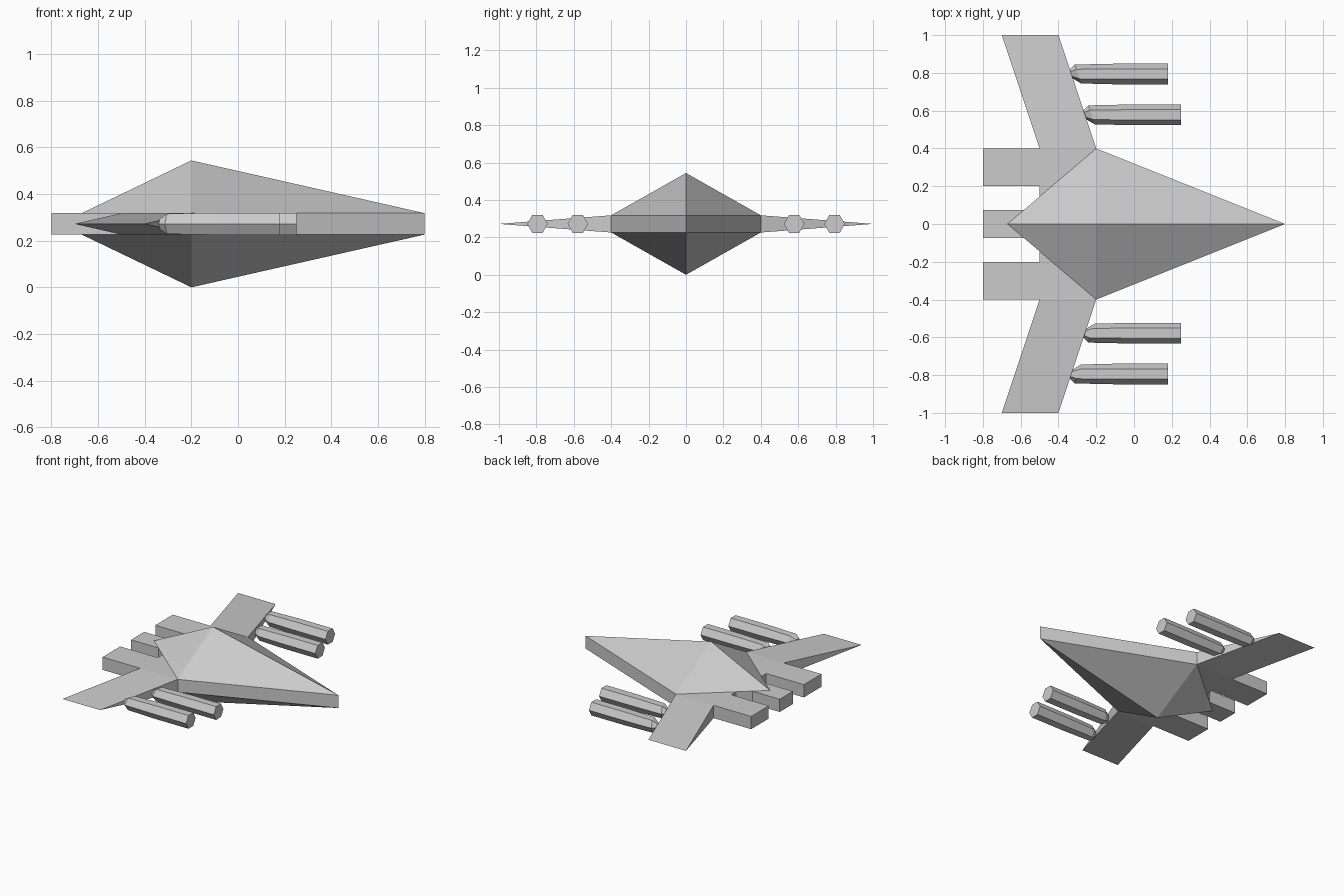
import bpy, bmesh
from math import cos, sin, pi

cube = bpy.data.objects.get("Cube")
if cube:
    bpy.data.objects.remove(cube, do_unlink=True)

MID = 0.272      # height of the centre plane
HALF = 0.046     # half thickness of the body band

grey = bpy.data.materials.new("light grey")
grey.use_nodes = True
grey.diffuse_color = (0.6, 0.6, 0.6, 1)
grey.node_tree.nodes["Principled BSDF"].inputs["Base Color"].default_value = (0.6, 0.6, 0.6, 1)


def loft(name, rings):
    """Skin a closed solid through rings of points; a one-point ring is an apex."""
    bm = bmesh.new()
    loops = [[bm.verts.new(p) for p in ring] for ring in rings]
    for a, b in zip(loops, loops[1:]):
        n = max(len(a), len(b))
        for i in range(n):
            j = (i + 1) % n
            quad = [a[i % len(a)], a[j % len(a)], b[j % len(b)], b[i % len(b)]]
            bm.faces.new(list(dict.fromkeys(quad)))
    for end in (loops[0], loops[-1]):
        if len(end) > 2:
            bm.faces.new(end)
    bmesh.ops.recalc_face_normals(bm, faces=bm.faces)
    mesh = bpy.data.meshes.new(name)
    bm.to_mesh(mesh)
    bm.free()
    mesh.materials.append(grey)
    obj = bpy.data.objects.new(name, mesh)
    bpy.context.collection.objects.link(obj)
    return obj


def level(outline, z):
    return [(x, y, z) for x, y in outline]


def slab(name, outline):
    return loft(name, [level(outline, MID - HALF), level(outline, MID + HALF)])


# Hull: kite-shaped band with a pyramid above and below
kite = [(0.8, 0), (-0.2, 0.4), (-0.67, 0), (-0.2, -0.4)]
loft("hull", [[(-0.2, 0, 0)], level(kite, MID - HALF),
              level(kite, MID + HALF), [(-0.2, 0, 2 * MID)]])

# Rear deck joining wings and engines
slab("rear_deck", [(-0.2, 0.4), (-0.5, 0.4), (-0.5, -0.4), (-0.2, -0.4)])


def engine(name, y0, y1):
    slab(name, [(-0.8, y0), (-0.5, y0), (-0.5, y1), (-0.8, y1)])


engine("centre_engine", -0.075, 0.075)


def cannon(name, y, x_rear, x_front):
    """Six-sided barrel with a narrowed rear cut along the wing's leading edge."""
    side = 1 if y > 0 else -1
    rings = []
    for x, r, slant in ((x_rear, 0.024, 0.33), (x_rear + 0.035, 0.05, 0.33),
                        (x_rear + 0.25, 0.055, 0), (x_front, 0.055, 0)):
        ring = []
        for k in range(6):
            dy, dz = r * cos(k * pi / 3), r * sin(k * pi / 3)
            ring.append((x - slant * side * dy, y + dy, MID + dz))
        rings.append(ring)
    loft(name, rings)


for s, label in ((1, "left"), (-1, "right")):
    engine(label + "_engine", s * 0.2, s * 0.4)

    # Swept wing thinning to a sharp tip edge
    bm = bmesh.new()
    top = [bm.verts.new((x, s * 0.4, MID + HALF)) for x in (-0.2, -0.5)]
    low = [bm.verts.new((x, s * 0.4, MID - HALF)) for x in (-0.2, -0.5)]
    tip = [bm.verts.new((x, s * 1.0, MID)) for x in (-0.4, -0.7)]
    for face in ((top[0], top[1], tip[1], tip[0]), (low[0], low[1], tip[1], tip[0]),
                 (top[0], low[0], tip[0]), (top[1], low[1], tip[1]),
                 (top[0], top[1], low[1], low[0])):
        bm.faces.new(face)
    bmesh.ops.recalc_face_normals(bm, faces=bm.faces)
    mesh = bpy.data.meshes.new(label + "_wing")
    bm.to_mesh(mesh)
    bm.free()
    mesh.materials.append(grey)
    bpy.context.collection.objects.link(bpy.data.objects.new(label + "_wing", mesh))

    cannon(label + "_inner_cannon", s * 0.578, -0.26, 0.25)
    cannon(label + "_outer_cannon", s * 0.794, -0.332, 0.18)
